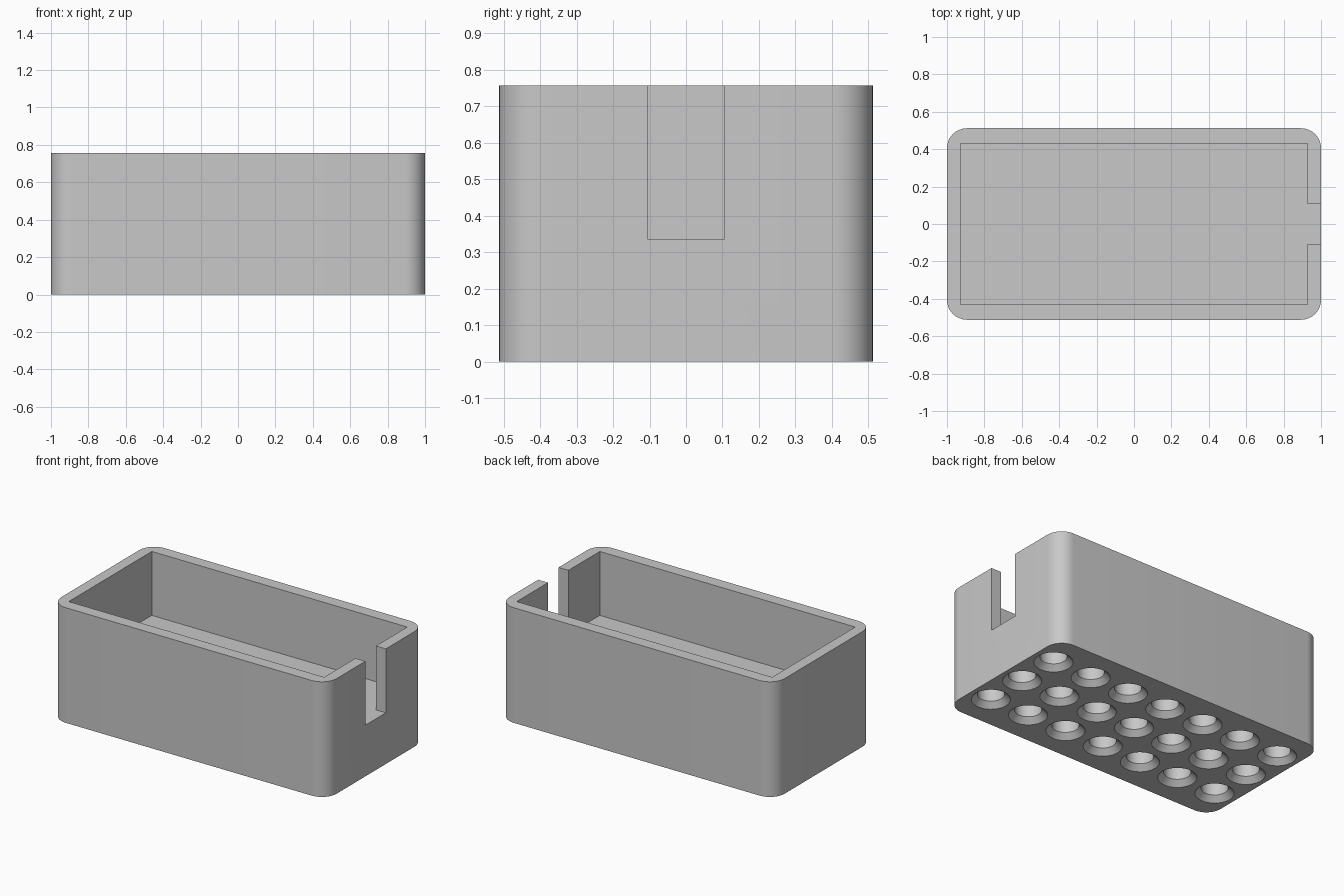
import bpy
import bmesh
import math

HALF_X, HALF_Y, HEIGHT = 1.0, 0.512, 0.756
CORNER = 0.107
IN_X, IN_Y, FLOOR = 0.928, 0.431, 0.336
SLOT = 0.106
PITCH = 0.285
MOUTH, BORE, CHAMFER, DEPTH = 0.115, 0.08, 0.035, 0.26

cube = bpy.data.objects.get("Cube")
if cube:
    bpy.data.objects.remove(cube, do_unlink=True)

grey = bpy.data.materials.new("plain grey")
grey.use_nodes = True
colour = (0.58, 0.58, 0.58, 1)
grey.diffuse_color = colour
grey.node_tree.nodes["Principled BSDF"].inputs["Base Color"].default_value = colour


def make_object(name, bm):
    bmesh.ops.recalc_face_normals(bm, faces=bm.faces)
    mesh = bpy.data.meshes.new(name)
    bm.to_mesh(mesh)
    bm.free()
    mesh.materials.append(grey)
    obj = bpy.data.objects.new(name, mesh)
    bpy.context.collection.objects.link(obj)
    return obj


def prism(name, outline, bottom, top):
    bm = bmesh.new()
    face = bm.faces.new([bm.verts.new((x, y, bottom)) for x, y in outline])
    up = bmesh.ops.extrude_face_region(bm, geom=[face])
    verts = [v for v in up["geom"] if isinstance(v, bmesh.types.BMVert)]
    bmesh.ops.translate(bm, verts=verts, vec=(0, 0, top - bottom))
    return make_object(name, bm)


def add_plug(bm, cx, cy, profile, sides=40):
    """Closed stack of rings, one ring per (radius, height)."""
    rings = []
    for radius, z in profile:
        angles = [2 * math.pi * i / sides for i in range(sides)]
        rings.append([bm.verts.new((cx + radius * math.cos(a),
                                    cy + radius * math.sin(a), z)) for a in angles])
    for low, high in zip(rings, rings[1:]):
        for i in range(sides):
            j = (i + 1) % sides
            bm.faces.new((low[i], low[j], high[j], high[i]))
    bm.faces.new(rings[0])
    bm.faces.new(rings[-1])


# Outer body with rounded upright corners
outline = []
for quarter, (sx, sy) in enumerate([(1, 1), (-1, 1), (-1, -1), (1, -1)]):
    for step in range(13):
        a = math.pi / 2 * (quarter + step / 12)
        outline.append((sx * (HALF_X - CORNER) + CORNER * math.cos(a),
                        sy * (HALF_Y - CORNER) + CORNER * math.sin(a)))
box = prism("open_box", outline, 0, HEIGHT)

# Cavity together with the slot through the end wall
out = HALF_X + 0.2
cavity = prism("cavity_cutter",
               [(-IN_X, -IN_Y), (IN_X, -IN_Y), (IN_X, -SLOT), (out, -SLOT),
                (out, SLOT), (IN_X, SLOT), (IN_X, IN_Y), (-IN_X, IN_Y)],
               FLOOR, HEIGHT + 0.2)

# Countersunk blind holes under the floor
bm = bmesh.new()
profile = [(MOUTH, -0.1), (MOUTH, 0), (BORE, CHAMFER), (BORE, DEPTH)]
for col in range(-3, 4):
    for row in range(-1, 2):
        add_plug(bm, col * PITCH, row * PITCH, profile)
holes = make_object("hole_cutter", bm)

# Cut, bake the result and discard the cutters
for cutter in (cavity, holes):
    cutter.hide_render = True
    mod = box.modifiers.new(cutter.name, "BOOLEAN")
    mod.operation = "DIFFERENCE"
    mod.solver = "EXACT"
    mod.object = cutter
bpy.context.view_layer.update()
baked = bpy.data.meshes.new_from_object(
    box.evaluated_get(bpy.context.evaluated_depsgraph_get()))
box.modifiers.clear()
box.data = baked
for cutter in (cavity, holes):
    bpy.data.objects.remove(cutter, do_unlink=True)

for obj in bpy.context.selected_objects:
    obj.select_set(False)
box.select_set(True)
bpy.context.view_layer.objects.active = box
bpy.ops.object.shade_smooth_by_angle(angle=math.radians(30))
